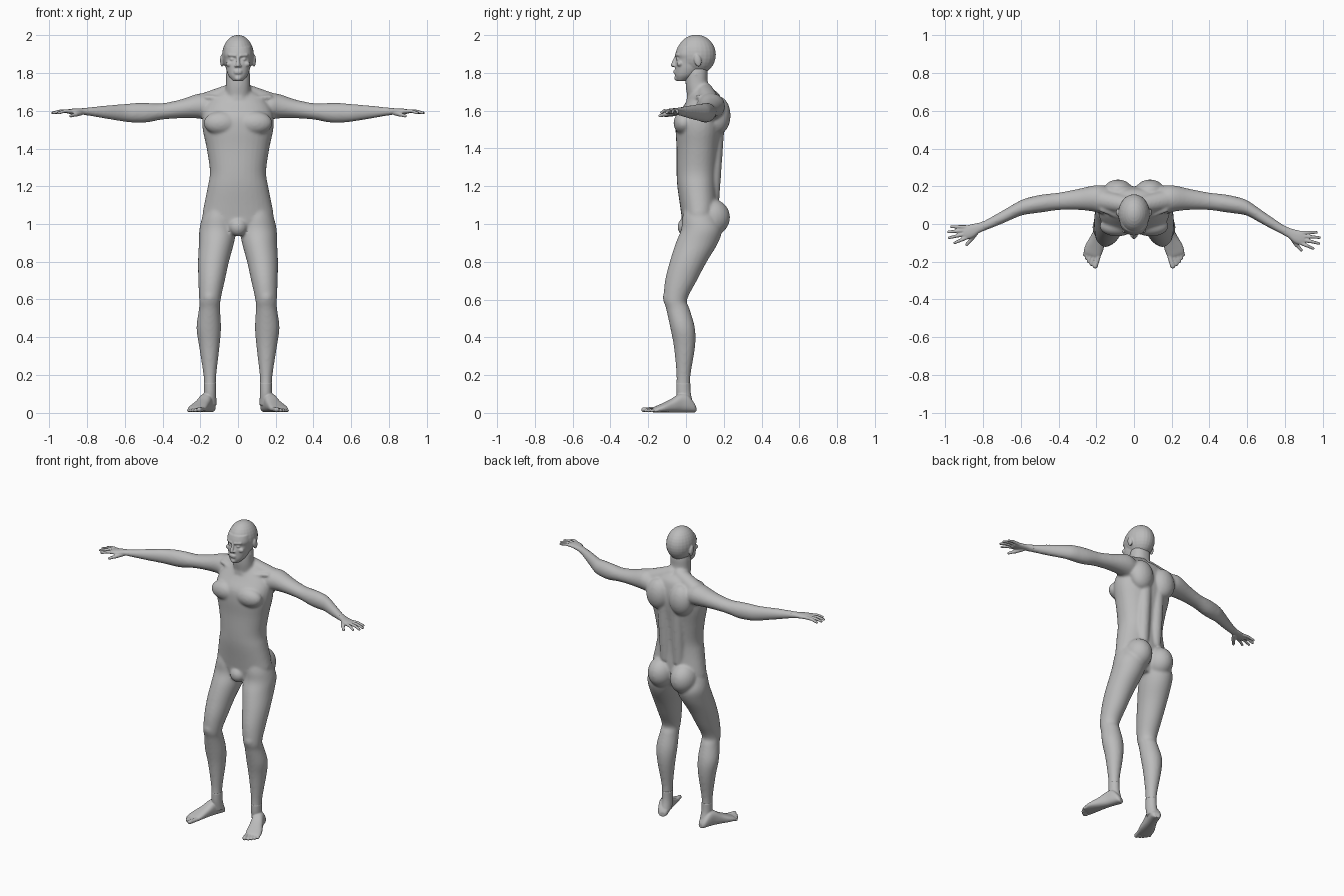
import bpy, bmesh, math
from mathutils import Matrix, Vector

skin = bpy.data.materials.new("plain grey")
skin.diffuse_color = (0.5, 0.5, 0.5, 1)
ONE = Matrix.Identity(4)
SIDES = [Matrix.Diagonal((s, 1, 1, 1)) for s in (1, -1)]


def smooth_rows(rows, n=4):
    """Catmull-Rom interpolation between cross-sections."""
    out = []
    for i in range(len(rows) - 1):
        p = [Vector(rows[max(0, min(len(rows) - 1, i + k))]) for k in (-1, 0, 1, 2)]
        for j in range(n):
            t = j / n
            out.append(0.5 * (2 * p[1] + (p[2] - p[0]) * t
                              + (2 * p[0] - 5 * p[1] + 4 * p[2] - p[3]) * t * t
                              + (3 * p[1] - p[0] - 3 * p[2] + p[3]) * t ** 3))
    return out + [Vector(rows[-1])]


def tube(bm, rows, axis="z", m=ONE, power=2.2, n=32):
    """Loft of ovals; row = position on axis, two centre values, two radii."""
    rings = []
    for pos, c1, c2, r1, r2 in smooth_rows([tuple(r) for r in rows]):
        ring = []
        for k in range(n):
            a = 2 * math.pi * k / n
            u, v = [math.copysign(abs(f(a)) ** (2 / power), f(a)) for f in (math.cos, math.sin)]
            u, v = c1 + u * r1, c2 + v * r2
            ring.append(bm.verts.new(m @ Vector((u, v, pos) if axis == "z" else (pos, u, v))))
        rings.append(ring)
    for a, b in zip(rings, rings[1:]):
        for k in range(n):
            bm.faces.new((a[k], a[(k + 1) % n], b[(k + 1) % n], b[k]))
    bm.faces.new(rings[0][::-1])
    bm.faces.new(rings[-1])


def ball(bm, centre, radii, m=ONE, tilt=0):
    mat = (m @ Matrix.Translation(centre) @ Matrix.Rotation(tilt, 4, "X")
           @ Matrix.Diagonal((*radii, 1)))
    bmesh.ops.create_uvsphere(bm, u_segments=24, v_segments=16, radius=1, matrix=mat)


def capsule(bm, a, b, r1, r2, m=ONE):
    a, b = Vector(a), Vector(b)
    q = (b - a).to_track_quat("Z", "Y")
    for v in bmesh.ops.create_uvsphere(bm, u_segments=16, v_segments=10, radius=1)["verts"]:
        top = v.co.z > -0.01
        v.co = m @ ((b if top else a) + q @ v.co * (r2 if top else r1))


def finish(bm, name, voxel, rounds):
    """Fuse the overlapping masses into one soft skin."""
    for v in bm.verts:      # right arm reaches a little further forward
        if v.co.z > 1.4:
            v.co.y -= 0.03 * max(0, min(1, (v.co.x - 0.6) / 0.25))
    bmesh.ops.recalc_face_normals(bm, faces=bm.faces)
    me = bpy.data.meshes.new(name)
    bm.to_mesh(me)
    bm.free()
    me.materials.append(skin)
    ob = bpy.data.objects.new(name, me)
    bpy.context.collection.objects.link(ob)
    r = ob.modifiers.new("fuse", "REMESH")
    r.mode, r.voxel_size, r.use_smooth_shade = "VOXEL", voxel, True
    s = ob.modifiers.new("soften", "SMOOTH")
    s.factor, s.iterations = 0.5, rounds


def fb(z, w, front, back):
    return (z, 0, (front + back) / 2, w, (back - front) / 2)


# ---- body: torso, neck, arms and legs
bm = bmesh.new()
tube(bm, [fb(0.95, .10, .0, .13), fb(1.0, .18, -.018, .155), fb(1.05, .188, -.025, .165),
          fb(1.1, .18, -.032, .17), fb(1.2, .16, -.046, .165), fb(1.28, .149, -.05, .168),
          fb(1.4, .166, -.05, .18), fb(1.5, .187, -.055, .195), fb(1.57, .188, -.048, .2),
          fb(1.63, .17, -.01, .195), fb(1.68, .125, .02, .18), fb(1.71, .07, .03, .15)])
tube(bm, [fb(1.6, .08, .02, .18), fb(1.68, .07, .006, .155), fb(1.74, .064, -.002, .118),
          fb(1.8, .062, .0, .115), fb(1.84, .055, .01, .11)])
ball(bm, (0, .0, .985), (.05, .045, .05))                             # groin
for m in SIDES:
    ball(bm, (.09, -.012, 1.535), (.092, .054, .062), m)              # chest muscle
    ball(bm, (.083, .135, 1.035), (.084, .098, .098), m)              # buttock
    ball(bm, (.085, .172, 1.575), (.08, .064, .10), m)                # shoulder blade
    capsule(bm, (.048, .14, 1.15), (.05, .165, 1.6), .04, .045, m)    # back muscle
    capsule(bm, (.03, .10, 1.70), (.19, .13, 1.632), .048, .058, m)   # shoulder slope
    capsule(bm, (.055, .05, 1.79), (.012, .012, 1.665), .011, .011, m)  # neck tendon
    capsule(bm, (.02, .014, 1.66), (.17, .075, 1.672), .011, .013, m)   # collarbone
    ball(bm, (.15, -.098, .61), (.034, .024, .042), m)                # kneecap
    # arm
    tube(bm, [(.08, .125, 1.60, .06, .06), (.17, .13, 1.622, .075, .068),
              (.22, .135, 1.624, .068, .064), (.3, .13, 1.611, .055, .05),
              (.4, .12, 1.597, .046, .043), (.48, .11, 1.59, .047, .051),
              (.54, .1, 1.589, .045, .052), (.6, .085, 1.589, .041, .047),
              (.7, .035, 1.593, .034, .035), (.79, -.008, 1.596, .027, .022),
              (.83, -.024, 1.596, .026, .017)], "x", m, 2)
    # leg
    tube(bm, [(1.08, .10, .07, .07, .08), (1.03, .103, .075, .088, .095),
              (.97, .107, .082, .098, .108), (.9, .114, .058, .093, .112),
              (.8, .13, .012, .082, .098), (.7, .14, -.027, .07, .084),
              (.6, .149, -.056, .057, .062), (.55, .151, -.043, .056, .062),
              (.45, .155, -.018, .065, .065), (.35, .152, -.008, .054, .056),
              (.2, .149, -.013, .034, .037), (.12, .148, -.014, .031, .038),
              (.05, .147, -.002, .033, .04)], "z", m, 2)
finish(bm, "body", .008, 6)

# ---- head
bm = bmesh.new()
ball(bm, (0, .054, 1.896), (.084, .104, .106))
tube(bm, [fb(1.757, .026, -.048, -.005), fb(1.785, .05, -.058, .05), fb(1.82, .063, -.058, .085),
          fb(1.85, .068, -.057, .1), fb(1.875, .073, -.05, .1), fb(1.9, .076, -.056, .1),
          fb(1.94, .07, -.043, .1)])
ball(bm, (0, -.046, 1.772), (.02, .017, .015))                        # chin
capsule(bm, (0, -.052, 1.886), (0, -.07, 1.842), .008, .011)          # nose
for z in (1.811, 1.801):                                              # lips
    ball(bm, (0, -.056, z), (.023, .011, .0055))
for m in SIDES:
    ball(bm, (.011, -.061, 1.838), (.009, .01, .007), m)              # nostril
    capsule(bm, (.014, -.052, 1.893), (.046, -.04, 1.896), .009, .008, m)  # brow
    ball(bm, (.03, -.041, 1.873), (.014, .011, .008), m)              # eye
    ball(bm, (.045, -.033, 1.848), (.02, .016, .015), m)              # cheekbone
    ball(bm, (.085, .062, 1.866), (.01, .019, .034), m, .2)           # ear
finish(bm, "head", .0045, 3)

# ---- hands
for m, side in zip(SIDES, ("right", "left")):
    bm = bmesh.new()
    tube(bm, [(.79, -.008, 1.596, .026, .021), (.82, -.02, 1.597, .027, .017),
              (.85, -.034, 1.597, .035, .016), (.88, -.043, 1.597, .037, .014),
              (.905, -.047, 1.596, .033, .011)], "x", m)
    for base, tip in (((.885, -.016), (.968, -.014)), ((.895, -.034), (.983, -.042)),
                      ((.895, -.053), (.98, -.073)), ((.885, -.071), (.95, -.1))):
        mid = ((base[0] + tip[0]) / 2, (base[1] + tip[1]) / 2, 1.599)
        capsule(bm, (*base, 1.597), mid, .0105, .0095, m)
        capsule(bm, mid, (*tip, 1.589), .0095, .0075, m)
    capsule(bm, (.835, -.04, 1.59), (.862, -.08, 1.58), .016, .012, m)   # thumb
    capsule(bm, (.862, -.08, 1.58), (.886, -.108, 1.573), .011, .0085, m)
    finish(bm, side + "_hand", .004, 2)

# ---- feet, turned outwards
for m, side in zip(SIDES, ("right", "left")):
    bm = bmesh.new()
    f = m @ Matrix.Translation((.142, .05, 0)) @ Matrix.Rotation(math.radians(-70), 4, "Z")
    tube(bm, [(t, c, h / 2 + .003, w, h / 2) for t, c, w, h in (
        (0, 0, .018, .03), (.015, 0, .031, .055), (.05, 0, .036, .095), (.09, 0, .037, .097),
        (.14, .002, .042, .068), (.19, .004, .049, .045), (.225, .004, .047, .03),
        (.24, .002, .042, .02))], "x", f, 2.5)
    tube(bm, [(.04, .147, .002, .034, .04), (.1, .148, -.012, .032, .038),
              (.16, .148, -.014, .032, .037)], "z", m, 2)
    # toes, largest on the inner side
    for lat, tip, r in ((-.034, .278, .0135), (-.011, .276, .0095), (.008, .268, .009),
                        (.025, .256, .0085), (.041, .242, .008)):
        capsule(bm, (.205, lat * .9, .019), (tip, lat, r + .003), .013, r, f)
    finish(bm, side + "_foot", .0045, 2)
